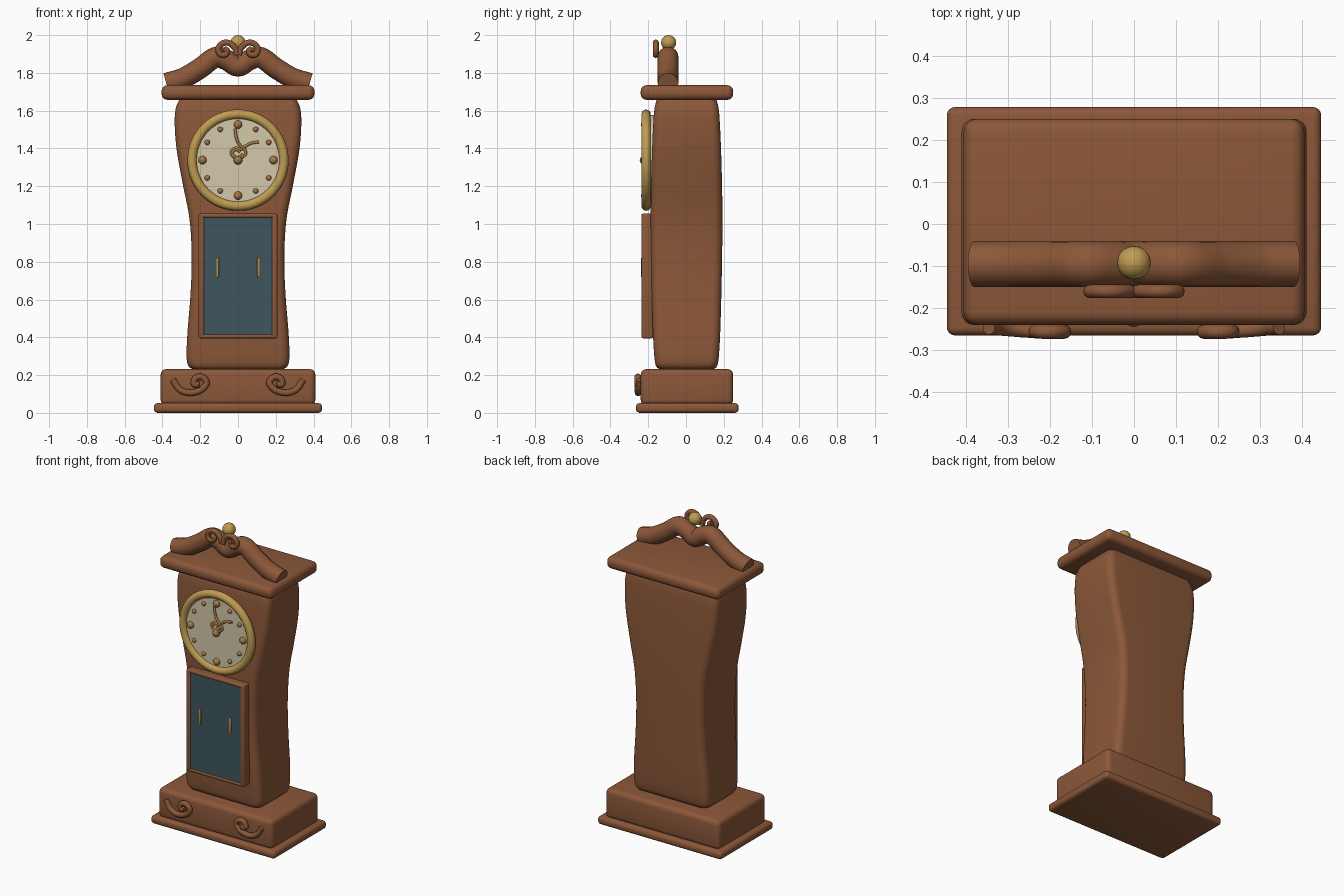
import bpy, bmesh, math
from mathutils import Vector

if "Cube" in bpy.data.objects:
    bpy.data.objects.remove(bpy.data.objects["Cube"], do_unlink=True)


def material(name, rgb):
    m = bpy.data.materials.new(name)
    m.use_nodes = True
    m.diffuse_color = (*rgb, 1)
    m.node_tree.nodes["Principled BSDF"].inputs["Base Color"].default_value = (*rgb, 1)
    return m


WOOD = material("brown wood", (0.26, 0.097, 0.041))
GOLD = material("gold", (0.52, 0.33, 0.085))
CREAM = material("cream dial", (0.65, 0.58, 0.40))
TEAL = material("teal glass", (0.05, 0.093, 0.112))
BRONZE = material("bronze", (0.38, 0.19, 0.06))
BRASS = material("orange brass", (0.50, 0.27, 0.06))


def finish(obj, name, mat, angle=40):
    obj.name = name
    obj.data.materials.clear()
    obj.data.materials.append(mat)
    bpy.ops.object.select_all(action='DESELECT')
    obj.select_set(True)
    bpy.context.view_layer.objects.active = obj
    bpy.ops.object.shade_smooth_by_angle(angle=math.radians(angle))
    return obj


def box(name, lo, hi, mat, bevel=0.0, segments=4):
    lo, hi = Vector(lo), Vector(hi)
    bpy.ops.mesh.primitive_cube_add(size=1, location=(lo + hi) / 2)
    obj = bpy.context.object
    obj.scale = hi - lo
    bpy.ops.object.transform_apply(location=False, rotation=False)
    if bevel:
        mod = obj.modifiers.new("rounding", 'BEVEL')
        mod.width = bevel
        mod.segments = segments
        bpy.ops.object.modifier_apply(modifier=mod.name)
    return finish(obj, name, mat)


def ball(name, loc, r, mat):
    bpy.ops.mesh.primitive_uv_sphere_add(segments=20, ring_count=12, radius=r, location=loc)
    return finish(bpy.context.object, name, mat, 60)


def smooth_path(points, steps=6):
    """Catmull-Rom curve through the points."""
    p = [Vector(q) for q in points]
    p = [2 * p[0] - p[1]] + p + [2 * p[-1] - p[-2]]
    out = []
    for a, b, c, d in zip(p, p[1:], p[2:], p[3:]):
        for i in range(steps):
            t = i / steps
            out.append(0.5 * (2 * b + (c - a) * t + (2 * a - 5 * b + 4 * c - d) * t * t
                              + (3 * b - a - 3 * c + d) * t ** 3))
    return out + [p[-2]]


def tube(name, points, r, mat, sides=4):
    path = smooth_path(points)
    cu = bpy.data.curves.new(name, 'CURVE')
    cu.dimensions = '3D'
    cu.bevel_depth = r
    cu.bevel_resolution = sides
    cu.use_fill_caps = True
    s = cu.splines.new('POLY')
    s.points.add(len(path) - 1)
    for pt, v in zip(s.points, path):
        pt.co = (*v, 1)
    obj = bpy.data.objects.new(name, cu)
    bpy.context.collection.objects.link(obj)
    bpy.ops.object.select_all(action='DESELECT')
    obj.select_set(True)
    bpy.context.view_layer.objects.active = obj
    bpy.ops.object.convert(target='MESH')
    return finish(bpy.context.object, name, mat, 50)


def loft(name, rows, corner, cy, mat, n=6):
    """Stack of rounded rectangles; each row is (half width, half depth, z)."""
    bm = bmesh.new()
    rings = []
    for hx, hy, z in smooth_path(rows, 5):
        ring = []
        for k, (sx, sy) in enumerate(((1, 1), (-1, 1), (-1, -1), (1, -1))):
            for i in range(n + 1):
                a = math.pi / 2 * (k + i / n)
                ring.append(bm.verts.new((sx * (hx - corner) + corner * math.cos(a),
                                          cy + sy * (hy - corner) + corner * math.sin(a), z)))
        rings.append(ring)
    for low, high in zip(rings, rings[1:]):
        for i in range(len(low)):
            j = (i + 1) % len(low)
            bm.faces.new((low[i], low[j], high[j], high[i]))
    bm.faces.new(rings[0][::-1])
    bm.faces.new(rings[-1])
    me = bpy.data.meshes.new(name)
    bm.to_mesh(me)
    bm.free()
    obj = bpy.data.objects.new(name, me)
    bpy.context.collection.objects.link(obj)
    return finish(obj, name, mat, 50)


# Base and cornice
box("foot_moulding", (-0.445, -0.265, 0), (0.445, 0.278, 0.052), WOOD, 0.02)
box("plinth", (-0.41, -0.24, 0.04), (0.41, 0.25, 0.232), WOOD, 0.03)
box("cornice", (-0.405, -0.24, 1.657), (0.405, 0.25, 1.735), WOOD, 0.032)

# Waisted case
loft("case", [(0.235, 0.14, 0.23), (0.26, 0.16, 0.245), (0.272, 0.17, 0.29),
              (0.268, 0.178, 0.42), (0.252, 0.184, 0.62), (0.245, 0.188, 0.82),
              (0.256, 0.19, 1.02), (0.29, 0.188, 1.2), (0.323, 0.183, 1.38),
              (0.335, 0.177, 1.52), (0.33, 0.17, 1.61), (0.305, 0.155, 1.67)],
     0.045, 0.003, WOOD)

# Swan-neck pediment with finial
half = [(0.38, 1.745), (0.29, 1.772), (0.2, 1.825), (0.12, 1.882), (0.06, 1.868)]
arch = [(-x, -0.095, z) for x, z in half] + [(0, -0.095, 1.835)] \
    + [(x, -0.095, z) for x, z in half[::-1]]
tube("pediment", arch, 0.055, WOOD, 6)
ball("finial", (0, -0.092, 1.96), 0.04, GOLD)

# Paired scrolls on the pediment and the plinth
top_scroll = [(0.005, 1.895), (0.015, 1.93), (0.045, 1.957), (0.08, 1.957), (0.104, 1.93),
              (0.095, 1.9), (0.067, 1.897), (0.058, 1.917), (0.075, 1.928)]
low_scroll = [(0.345, 0.175), (0.31, 0.125), (0.255, 0.106), (0.195, 0.122), (0.166, 0.16),
              (0.192, 0.19), (0.225, 0.183), (0.233, 0.153), (0.205, 0.15)]
for side, s in (("left", 1), ("right", -1)):
    tube("pediment_scroll_" + side, [(s * x, -0.16, z) for x, z in top_scroll], 0.016, WOOD)
    tube("plinth_scroll_" + side,
         [(s * x, -0.256 + 0.08 * max(0, x - 0.22), z) for x, z in low_scroll], 0.017, WOOD)

# Clock face
CZ = 1.338
bpy.ops.mesh.primitive_torus_add(major_segments=64, minor_segments=14, major_radius=0.243,
                                 minor_radius=0.025, location=(0, -0.211, CZ),
                                 rotation=(math.pi / 2, 0, 0))
finish(bpy.context.object, "bezel", GOLD, 60)
bpy.ops.mesh.primitive_cylinder_add(vertices=64, radius=0.24, depth=0.05,
                                    location=(0, -0.19, CZ), rotation=(math.pi / 2, 0, 0))
finish(bpy.context.object, "dial", CREAM)
for h in range(12):
    a = math.radians(30 * h)
    ball("hour_mark", (0.188 * math.sin(a), -0.216, CZ + 0.188 * math.cos(a)),
         0.014 if h % 3 else 0.022, BRONZE)
ball("hand_pivot", (0, -0.222, CZ), 0.023, BRONZE)

# Scrolled hands
minute = [(-0.016, 1.505), (-0.008, 1.455), (0.008, 1.42), (0.035, 1.395), (0.04, 1.37),
          (0.012, 1.35), (-0.02, 1.358), (-0.03, 1.378), (-0.01, 1.395), (0.012, 1.382)]
hour = [(0.11, 1.435), (0.07, 1.428), (0.04, 1.412), (0.015, 1.395), (-0.012, 1.402),
        (-0.035, 1.385), (-0.028, 1.36), (0, 1.35), (0.025, 1.37)]
tube("minute_hand", [(x, -0.222, z) for x, z in minute], 0.008, BRONZE, 3)
tube("hour_hand", [(x, -0.219, z) for x, z in hour], 0.008, BRONZE, 3)

# Door: frame rails around a glass panel
Y0, Y1 = -0.236, -0.175
for s, side in ((1, "left"), (-1, "right")):
    x0, x1 = sorted((s * 0.179, s * 0.208))
    box("door_stile_" + side, (x0, Y0, 0.395), (x1, Y1, 1.055), WOOD, 0.009, 3)
for z, place in ((0.395, "bottom"), (1.034, "top")):
    box("door_rail_" + place, (-0.205, Y0, z), (0.205, Y1, z + 0.021), WOOD, 0.008, 3)
box("door_panel", (-0.185, -0.231, 0.41), (0.185, Y1, 1.04), TEAL)
for s, side in ((1, "left"), (-1, "right")):
    box("door_handle_" + side, (s * 0.108 - 0.007, -0.238, 0.718),
        (s * 0.108 + 0.007, -0.225, 0.822), BRASS, 0.004, 2)
